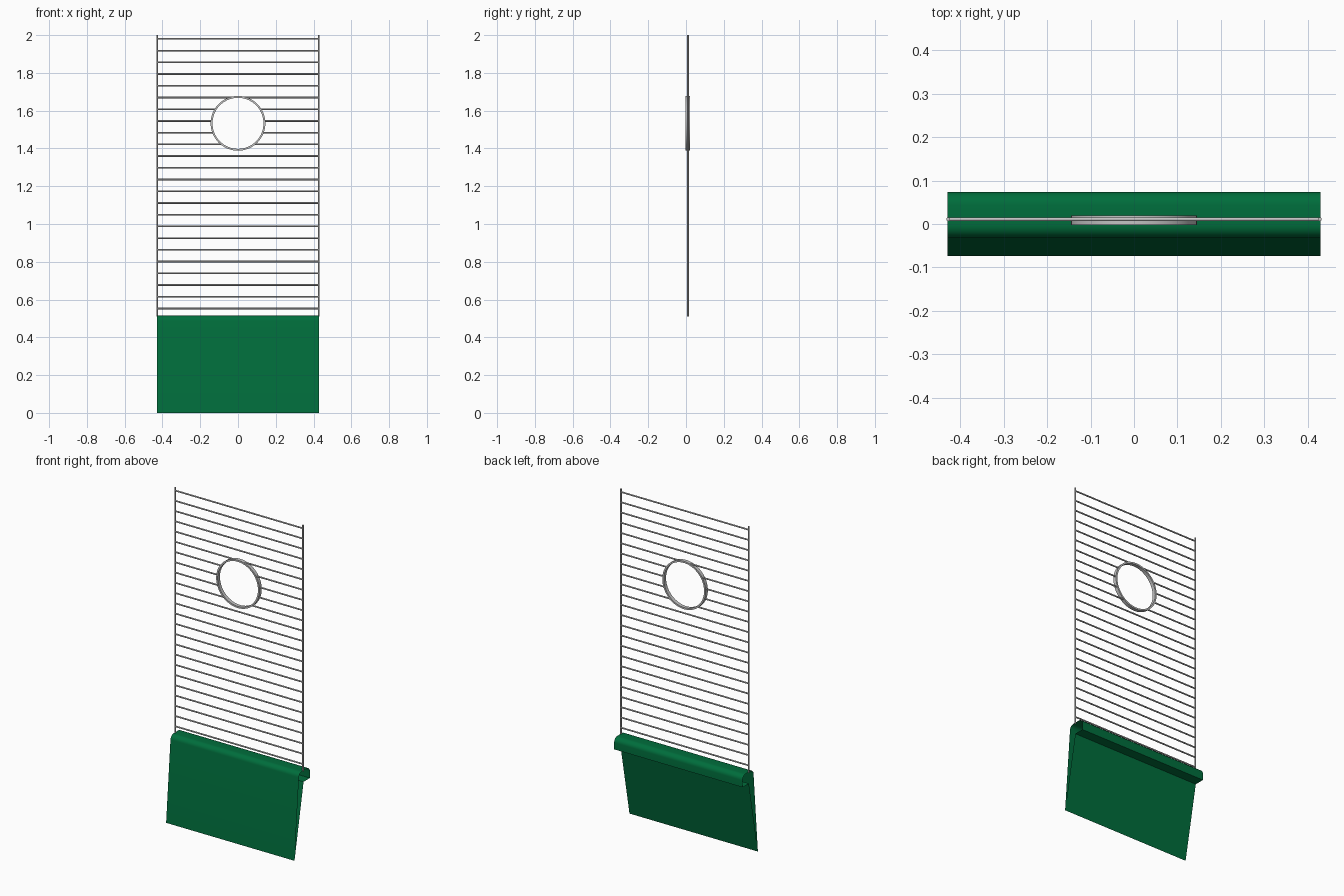
import bpy, bmesh, math
from mathutils import Matrix, Vector

if "Cube" in bpy.data.objects:
    bpy.data.objects.remove(bpy.data.objects["Cube"])


def material(name, rgb):
    m = bpy.data.materials.new(name)
    m.diffuse_color = (*rgb, 1)
    m.use_nodes = True
    m.node_tree.nodes["Principled BSDF"].inputs["Base Color"].default_value = m.diffuse_color
    return m


GREEN = material("green sheet", (0.0, 0.155, 0.045))
STEEL = material("grey steel", (0.55, 0.55, 0.55))


def make(name, bm, mat):
    me = bpy.data.meshes.new(name)
    bm.to_mesh(me)
    bm.free()
    me.materials.append(mat)
    ob = bpy.data.objects.new(name, me)
    bpy.context.collection.objects.link(ob)
    bpy.context.view_layer.objects.active = ob
    ob.select_set(True)
    bpy.ops.object.shade_smooth_by_angle(angle=math.radians(40))
    ob.select_set(False)
    return ob


def rod(name, a, b, r):
    a, b = Vector(a), Vector(b)
    d = b - a
    bm = bmesh.new()
    rot = d.to_track_quat('Z', 'Y').to_matrix().to_4x4()
    bmesh.ops.create_cone(bm, cap_ends=True, segments=12, radius1=r, radius2=r,
                          depth=d.length, matrix=Matrix.Translation((a + b) / 2) @ rot)
    return make(name, bm, STEEL)


HALF = 0.43
WIRE_Y, WIRE_R = 0.011, 0.0045
RING_Z, RING_R = 1.533, 0.145


def arc(cy, cz, r, start, end, n=8):
    return [(cy + r * math.cos(math.radians(start + (end - start) * i / n)),
             cz + r * math.sin(math.radians(start + (end - start) * i / n)))
            for i in range(n + 1)]


# Green folded sheet: slanted front, rounded top, back lip, hem and slanted back,
# a closed loop that is open at both ends
profile = [(-0.0735, 0.0)]
profile += arc(-0.002, 0.485, 0.03, 175, 90)
profile += arc(0.0435, 0.485, 0.03, 90, 0)
profile += [(0.0735, 0.445), (0.013, 0.445)]
bm = bmesh.new()
left = [bm.verts.new((-HALF, y, z)) for y, z in profile]
right = [bm.verts.new((HALF, y, z)) for y, z in profile]
for i in range(len(profile)):
    j = (i + 1) % len(profile)
    bm.faces.new((left[i], right[i], right[j], left[j]))
bmesh.ops.recalc_face_normals(bm, faces=bm.faces)
make("folded_sheet", bm, GREEN)

# Upright wires
for side, x in (("left", -1), ("right", 1)):
    px = x * (HALF - 0.002)
    rod(side + "_upright", (px, WIRE_Y, 0.51), (px, WIRE_Y, 2.0), WIRE_R)

# Cross wires, interrupted by the ring
for i in range(24):
    z = 1.98 - i * 0.06204
    dz = abs(z - RING_Z)
    end = HALF - 0.002
    if dz < RING_R - 0.004:
        gap = math.sqrt((RING_R - 0.004) ** 2 - dz ** 2)
        for s in (-1, 1):
            rod("cross_wire", (s * gap, WIRE_Y, z), (s * end, WIRE_Y, z), WIRE_R)
    else:
        rod("cross_wire", (-end, WIRE_Y, z), (end, WIRE_Y, z), WIRE_R)

# Ring band
bm = bmesh.new()
section = [(RING_R, -0.002), (RING_R, 0.02), (RING_R - 0.01, 0.02), (RING_R - 0.01, -0.002)]
N = 64
loops = []
for k in range(N):
    a = 2 * math.pi * k / N
    loops.append([bm.verts.new((r * math.cos(a), y, RING_Z + r * math.sin(a)))
                  for r, y in section])
for k in range(N):
    p, q = loops[k], loops[(k + 1) % N]
    for j in range(4):
        bm.faces.new((p[j], p[(j + 1) % 4], q[(j + 1) % 4], q[j]))
bmesh.ops.recalc_face_normals(bm, faces=bm.faces)
make("ring", bm, STEEL)
